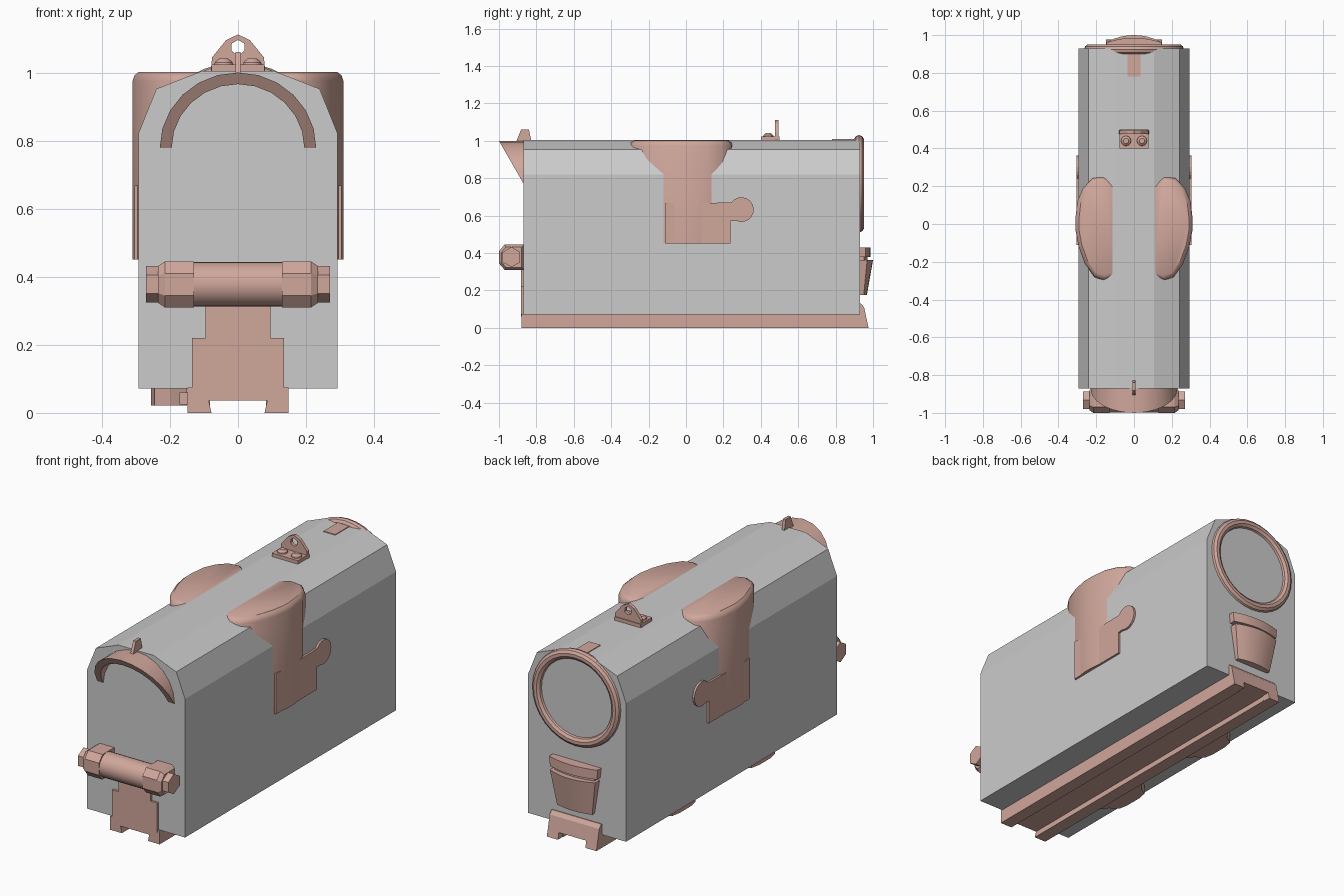
import bpy, bmesh, math

if "Cube" in bpy.data.objects:
    bpy.data.objects.remove(bpy.data.objects["Cube"])


def material(name, rgb):
    m = bpy.data.materials.new(name)
    m.diffuse_color = (*rgb, 1)
    m.use_nodes = True
    m.node_tree.nodes["Principled BSDF"].inputs["Base Color"].default_value = m.diffuse_color
    return m


GREY = material("light grey", (0.60, 0.60, 0.60))
PINK = material("dusty pink", (0.63, 0.385, 0.33))


def loft(name, rings, mat=PINK, smooth=False, closed=False):
    """Skin a list of equal-length point rings, capped unless closed."""
    bm = bmesh.new()
    vs = [[bm.verts.new(p) for p in r] for r in rings]
    n = len(rings[0])
    for k in range(len(vs) - (0 if closed else 1)):
        a, b = vs[k], vs[(k + 1) % len(vs)]
        for i in range(n):
            j = (i + 1) % n
            bm.faces.new((a[i], a[j], b[j], b[i]))
    if not closed:
        bm.faces.new(vs[0])
        bm.faces.new(vs[-1])
    bmesh.ops.recalc_face_normals(bm, faces=bm.faces)
    me = bpy.data.meshes.new(name)
    bm.to_mesh(me)
    bm.free()
    me.materials.append(mat)
    ob = bpy.data.objects.new(name, me)
    bpy.context.collection.objects.link(ob)
    if smooth:
        bpy.ops.object.select_all(action='DESELECT')
        ob.select_set(True)
        bpy.context.view_layer.objects.active = ob
        bpy.ops.object.shade_smooth_by_angle(angle=math.radians(35))
    return ob


def place(axis, u, v, w):
    return {'x': (w, u, v), 'y': (u, w, v), 'z': (u, v, w)}[axis]


def prism(name, pts, axis, a, b, mat=PINK, smooth=False):
    return loft(name, [[place(axis, u, v, w) for u, v in pts] for w in (a, b)], mat, smooth)


def rect(u0, u1, v0, v1):
    return [(u0, v0), (u1, v0), (u1, v1), (u0, v1)]


def circle(cu, cv, r, n, start=0.0):
    return [(cu + r * math.cos(start + 2 * math.pi * i / n),
             cv + r * math.sin(start + 2 * math.pi * i / n)) for i in range(n)]


# Main housing
half = [(0.293, 0.072), (0.293, 0.82), (0.24, 0.952), (0.105, 1.005)]
prism("housing", half + [(-x, z) for x, z in reversed(half)], 'y', -0.87, 0.93, GREY)

# Base rail with dovetail slot
rail = [(-0.148, 0), (-0.078, 0), (-0.086, 0.036), (0.086, 0.036), (0.078, 0),
        (0.148, 0), (0.148, 0.074), (-0.148, 0.074)]
prism("base_rail", rail, 'y', -0.88, 0.935)
prism("rail_front_plate",
      [(-0.135, 0.06), (0.135, 0.06), (0.135, 0.22), (0.095, 0.22), (0.095, 0.32),
       (-0.095, 0.32), (-0.095, 0.22), (-0.135, 0.22)], 'y', -0.882, -0.865)
# Sloping rear end of the rail
prism("rail_rear_clip", [(0.92, 0.036), (0.968, 0.036), (0.952, 0.11), (0.935, 0.13), (0.92, 0.13)],
      'x', -0.148, 0.148)
for s, side in ((1, "right"), (-1, "left")):
    prism("rail_rear_foot_" + side, [(0.92, 0), (0.976, 0), (0.968, 0.036), (0.92, 0.036)],
          'x', s * 0.082, s * 0.148)

# Clamp bar and two levers under the left side
prism("clamp_bar", rect(-0.172, -0.14, -0.62, 0.66), 'z', 0.025, 0.06)
for y, label in ((-0.31, "front"), (0.37, "rear")):
    prism("clamp_lever_" + label,
          [(-0.15, y - 0.2), (-0.2, y - 0.13), (-0.245, y - 0.1), (-0.255, y - 0.05),
           (-0.255, y + 0.05), (-0.245, y + 0.1), (-0.2, y + 0.13), (-0.15, y + 0.2)],
          'z', 0.022, 0.074)

# Curved hood over the front window
rings = []
for i in range(13):
    t = math.pi * i / 12
    sec = []
    for rx, rz in ((0.23, 0.222), (0.195, 0.188)):
        x, z = rx * math.cos(t), 0.778 + rz * math.sin(t)
        front = -0.873 - 0.127 * (z - 0.778) / 0.222
        pair = [(x, -0.865, z), (x, front, z)]
        sec += pair if not sec else pair[::-1]
    rings.append(sec)
loft("front_hood", rings, smooth=True)

# Front sight blade
prism("front_sight", [(-0.91, 0.99), (-0.882, 1.06), (-0.84, 1.06), (-0.825, 0.99)],
      'x', -0.008, 0.008)

# Front hinge: round bar, end blocks and hexagonal nuts
prism("hinge_bar", circle(-0.933, 0.378, 0.066, 24), 'x', -0.16, 0.16, smooth=True)
block = [(-0.865, 0.31), (-0.97, 0.31), (-1.0, 0.345), (-1.0, 0.41), (-0.97, 0.445), (-0.865, 0.445)]
for s, side in ((1, "right"), (-1, "left")):
    loft("hinge_block_" + side,
         [[(s * x, -0.935 + (y + 0.935) * k, 0.378 + (z - 0.378) * k) for y, z in block]
          for x, k in ((0.13, 1), (0.215, 1), (0.235, 0.8))])
    prism("hinge_nut_" + side, circle(-0.933, 0.378, 0.054, 6, math.pi / 6), 'x',
          s * 0.22, s * 0.27)

# Side saddles: bulging vertical shells that break through the housing
saddle = [(0.105, 0.21), (0.16, 0.25), (0.22, 0.242), (0.27, 0.19), (0.3, 0.12), (0.31, 0.03),
          (0.31, -0.03), (0.293, -0.12), (0.26, -0.21), (0.21, -0.28), (0.16, -0.3), (0.105, -0.28)]
tab = [(-0.11, 0.45), (0.238, 0.45), (0.238, 0.57)]
tab += [(0.296 + 0.066 * math.cos(math.radians(a)), 0.632 + 0.066 * math.sin(math.radians(a)))
        for a in range(-115, 146, 20)]
tab += [(0.13, 0.668), (-0.11, 0.668)]
for s, side in ((1, "right"), (-1, "left")):
    loft("saddle_" + side,
         [[(s * (0.105 + (x - 0.105) * k), -0.02 + (y + 0.02) * k, z) for x, y in saddle]
          for z, k in ((0.45, 1), (0.975, 1), (0.992, 0.97), (1.002, 0.91))], smooth=True)
    prism("saddle_tab_" + side, tab, 'x', s * 0.285, s * 0.304)

# Rear sight: base, two screws and a pierced plate
prism("rear_sight_base", rect(-0.078, 0.078, 0.4, 0.5), 'z', 1.0, 1.024)
outer = [(-0.08, 1.005), (-0.04, 1.005), (0, 1.005), (0.04, 1.005), (0.08, 1.005),
         (0.076, 1.045), (0.035, 1.095), (0, 1.112), (-0.035, 1.095), (-0.076, 1.045)]
rings = []
for x, z in outer:
    a = math.atan2(z - 1.075, x)
    ix, iz = 0.021 * math.cos(a), 1.075 + 0.021 * math.sin(a)
    rings.append([(x, 0.477, z), (x, 0.495, z), (ix, 0.495, iz), (ix, 0.477, iz)])
loft("rear_sight_plate", rings, closed=True)
for s, side in ((1, "right"), (-1, "left")):
    loft("rear_sight_screw_" + side,
         [[(x, y, z) for x, y in circle(s * 0.042, 0.44, r, 12)]
          for r, z in ((0.028, 1.02), (0.026, 1.03), (0.014, 1.041))], smooth=True)

# Ring around the rear window, with a strip on the roof
rings = []
for x, z in circle(0, 0, 1, 32):
    rings.append([(x * (0.237 + u), 0.925 + v, 0.77 + z * (0.233 + u))
                  for u, v in circle(0, 0, 0.027, 10)])
ring = loft("rear_window_ring", rings, smooth=True, closed=True)
prism("roof_strip", rect(-0.035, 0.035, 0.78, 0.93), 'z', 0.995, 1.009)


# Tapered rear holder with a collar
def bowed(w, d, z):
    xs = [w * (i / 4 - 1) for i in range(9)]
    return [(-w, 0.92, z)] + [(x, 0.93 + d * (1 - 0.45 * (x / w) ** 2), z) for x in xs] + [(w, 0.92, z)]


loft("rear_holder", [bowed(0.105, 0.037, 0.175), bowed(0.135, 0.07, 0.362)], smooth=True)
loft("rear_holder_neck", [bowed(0.12, 0.04, 0.35), bowed(0.12, 0.04, 0.385)], smooth=True)
loft("rear_holder_collar", [bowed(0.14, 0.056, 0.378), bowed(0.145, 0.056, 0.43)], smooth=True)
